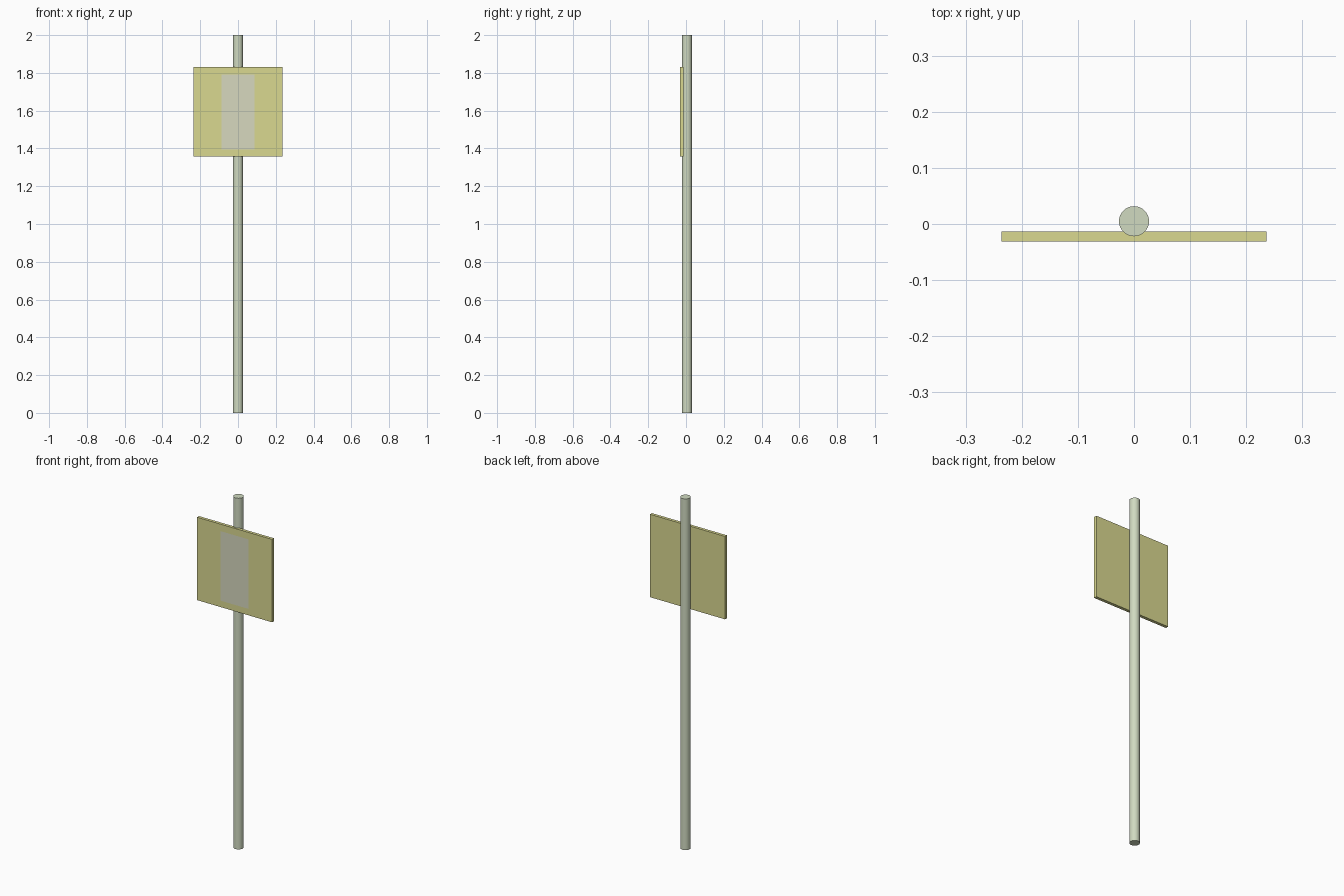
import bpy

if "Cube" in bpy.data.objects:
    bpy.data.objects.remove(bpy.data.objects["Cube"])

def paint(obj, name, rgb):
    mat = bpy.data.materials.new(name)
    mat.diffuse_color = (*rgb, 1)
    mat.use_nodes = True
    mat.node_tree.nodes["Principled BSDF"].inputs["Base Color"].default_value = mat.diffuse_color
    obj.data.materials.append(mat)

def box(name, x, y, z):
    # Box from (min, max) ranges on each axis
    bpy.ops.mesh.primitive_cube_add(size=1, location=[sum(r) / 2 for r in (x, y, z)])
    obj = bpy.context.object
    obj.name = name
    obj.scale = [r[1] - r[0] for r in (x, y, z)]
    bpy.ops.object.transform_apply(location=False, rotation=False, scale=True)
    return obj

# Round pole
bpy.ops.mesh.primitive_cylinder_add(vertices=32, radius=0.0268, depth=2, location=(0, 0.0049, 1))
pole = bpy.context.object
pole.name = "pole"
bpy.ops.object.shade_smooth_by_angle()
paint(pole, "pole_paint", (0.63, 0.70, 0.53))

# Square sign board, pole slightly sunk into its back
board = box("sign_board", (-0.2365, 0.2365), (-0.0308, -0.0134), (1.358, 1.830))
paint(board, "board_paint", (0.70, 0.69, 0.28))

# Blank decal sheet just in front of the board
bpy.ops.mesh.primitive_plane_add(size=1, location=(0, -0.0317, 1.593), rotation=(1.570796, 0, 0))
decal = bpy.context.object
decal.name = "front_decal"
decal.scale = (0.174, 0.396, 1)
bpy.ops.object.transform_apply(location=False, rotation=True, scale=True)
paint(decal, "decal_paint", (0.68, 0.69, 0.52))
